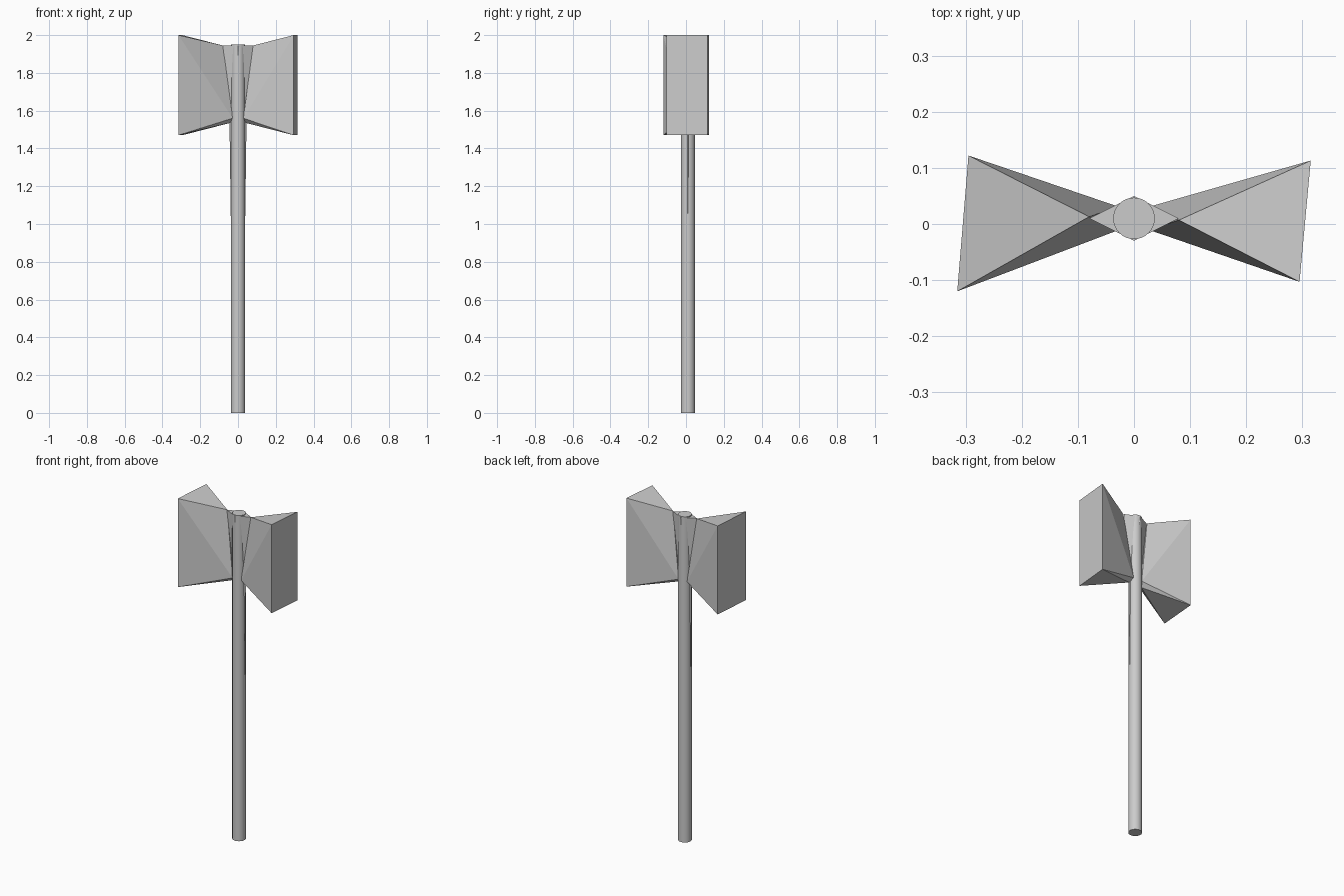
import bpy, bmesh, math

cube = bpy.data.objects.get("Cube")
if cube:
    bpy.data.objects.remove(cube, do_unlink=True)

CY = 0.01  # the shaft axis sits slightly behind centre

steel = bpy.data.materials.new("grey steel")
steel.use_nodes = True
steel.diffuse_color = (0.6, 0.6, 0.6, 1)
steel.node_tree.nodes["Principled BSDF"].inputs["Base Color"].default_value = (0.6, 0.6, 0.6, 1)


def hull(name, points):
    """Flat-faced solid wrapped round a few points."""
    bm = bmesh.new()
    verts = [bm.verts.new(p) for p in points]
    result = bmesh.ops.convex_hull(bm, input=verts)
    loose = [v for v in bm.verts if not v.link_faces]
    bmesh.ops.delete(bm, geom=loose, context='VERTS')
    bmesh.ops.dissolve_limit(bm, angle_limit=0.01, verts=bm.verts, edges=bm.edges)
    bmesh.ops.recalc_face_normals(bm, faces=bm.faces)
    mesh = bpy.data.meshes.new(name)
    bm.to_mesh(mesh)
    bm.free()
    mesh.materials.append(steel)
    obj = bpy.data.objects.new(name, mesh)
    bpy.context.collection.objects.link(obj)
    return obj


def diamond(half_x, half_y, z):
    return [(half_x, CY, z), (0, CY + half_y, z), (-half_x, CY, z), (0, CY - half_y, z)]


# Round shaft
bpy.ops.mesh.primitive_cylinder_add(vertices=32, radius=0.037, depth=1.95, location=(0, CY, 0.975))
shaft = bpy.context.object
shaft.name = "shaft"
shaft.data.materials.append(steel)
bpy.ops.object.shade_smooth_by_angle(angle=math.radians(35))

# Diamond core: flared socket at the head, thin tang running down the shaft
top, neck, tip = diamond(0.08, 0.04, 1.945), diamond(0.045, 0.02, 1.535), diamond(0.035, 0.004, 0.79)
hull("head_socket", top + neck)
hull("head_tang", neck + tip)

# Flared wedge on each side, with its striking face turned a little
for name, side, mid_y, half in (("left_wedge", 1, 0.005, 0.108), ("right_wedge", -1, 0.001, 0.121)):
    points = [(side * 0.305 + turn * 0.01, mid_y + turn * half, z)
              for turn in (-1, 1) for z in (1.47, 2.0)]
    points += [(side * 0.08, CY - side * 0.003, 1.945), (side * 0.042, CY, 1.535)]
    points += [(side * 0.028, CY + turn * 0.021, 1.56) for turn in (-1, 1)]
    hull(name, points)
